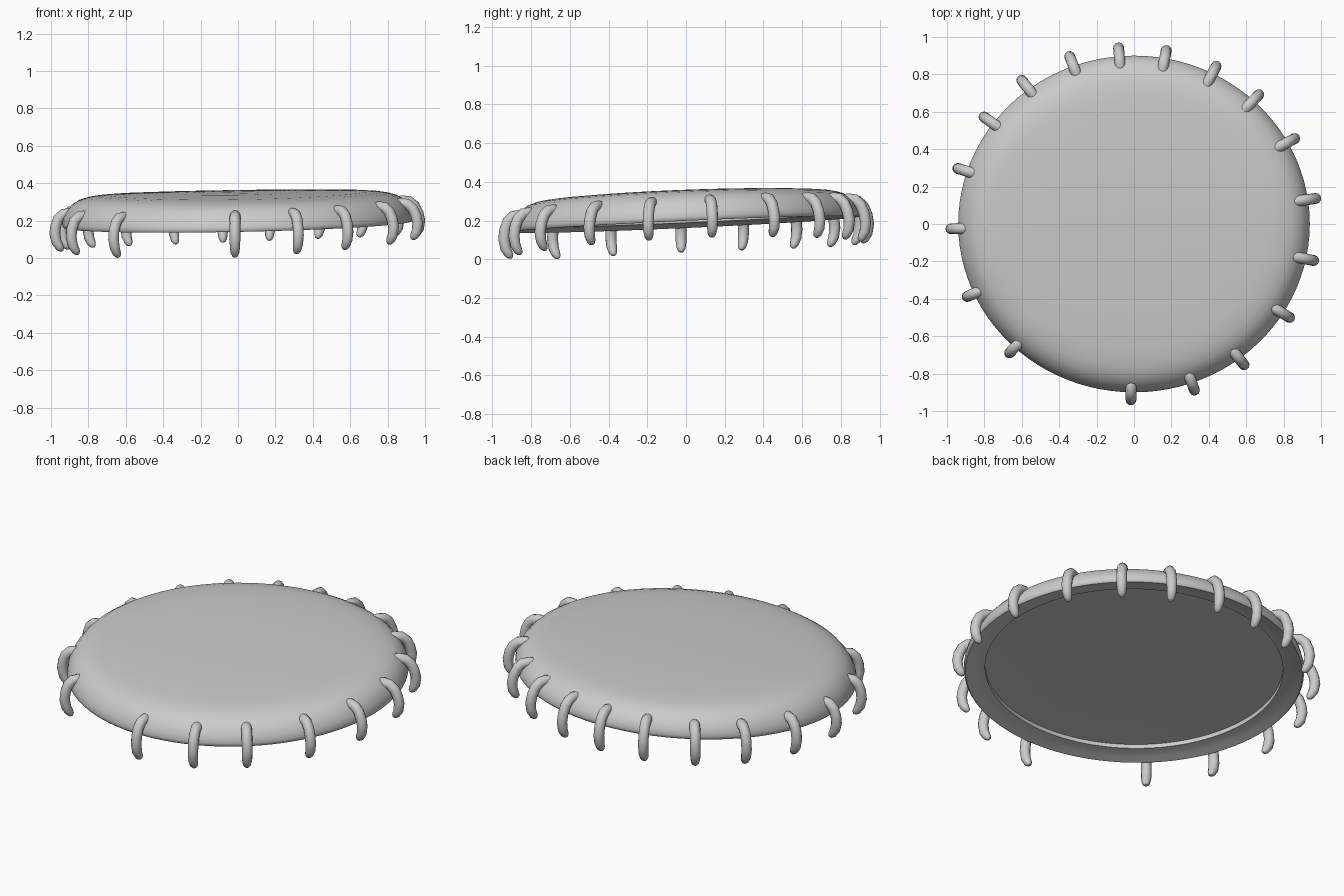
import bpy, bmesh
from math import radians, cos, sin, tau

cube = bpy.data.objects.get("Cube")
if cube:
    bpy.data.objects.remove(cube, do_unlink=True)

grey = bpy.data.materials.new("plain grey")
grey.use_nodes = True
colour = (0.6, 0.6, 0.6, 1)
grey.diffuse_color = colour
grey.node_tree.nodes["Principled BSDF"].inputs["Base Color"].default_value = colour

HALF_X, HALF_Y, THICK = 0.94, 0.9, 0.174


def finish(obj):
    """Give the part its colour and smooth shading."""
    obj.data.materials.clear()
    obj.data.materials.append(grey)
    bpy.ops.object.select_all(action="DESELECT")
    obj.select_set(True)
    bpy.context.view_layer.objects.active = obj
    bpy.ops.object.shade_smooth_by_angle(angle=radians(40))


# Tilted round lid: a lathed profile with a drooping rim and a recess underneath
profile = [(0, THICK), (.2, THICK), (.4, THICK), (.6, .173), (.74, .171), (.81, .167),
           (.86, .16), (.905, .147), (.945, .124), (.975, .09), (.993, .056),
           (1, .025), (.998, .008), (.99, 0), (.975, .004), (.945, .014), (.91, .021),
           (.875, .025), (.875, .05), (0, .05)]
bm = bmesh.new()
verts = [bm.verts.new((r, 0, z)) for r, z in profile]
edges = [bm.edges.new(pair) for pair in zip(verts, verts[1:])]
bmesh.ops.spin(bm, geom=verts + edges, cent=(0, 0, 0), axis=(0, 0, 1),
               angle=tau, steps=96, use_merge=True)
bmesh.ops.remove_doubles(bm, verts=bm.verts, dist=0.0005)
bmesh.ops.recalc_face_normals(bm, faces=bm.faces)
for v in bm.verts:
    v.co.x *= HALF_X
    v.co.y *= HALF_Y
    x, y = v.co.x, v.co.y
    dome = (0.008 * x * x + 0.032 * y * y + 0.005 * x + 0.008 * y) * v.co.z / THICK
    v.co.z += 0.18 + 0.02 * x + 0.045 * y - dome
mesh = bpy.data.meshes.new("lid")
bm.to_mesh(mesh)
bm.free()
lid = bpy.data.objects.new("lid", mesh)
bpy.context.collection.objects.link(lid)
finish(lid)

# Claw-like hooks around the rim: distance from the rim, height share, thickness
hook_path = [(-.09, .82, 1), (-.045, .87, 1), (-.01, .85, 1), (.017, .75, 1),
             (.034, .58, 1), (.041, .4, 1), (.034, .21, .94), (.018, .09, .78),
             (.008, .035, .52), (.004, .01, .15)]
hook_angles = [-91, -70, -52, -31, -11.5, 8, 28, 46, 62.5, 79.5,
               95, 111, 128, 144.5, 162.5, 181.5, 203.5, 226]
for number, angle in enumerate(hook_angles, 1):
    c, s = cos(radians(angle)), sin(radians(angle))
    rim = ((c / HALF_X) ** 2 + (s / HALF_Y) ** 2) ** -0.5
    rim += 0.04 * max(0, s) * max(0, -c)
    top = 0.3 + 0.03 * c + 0.04 * s
    bottom = 0.053 + 0.036 * c + 0.032 * s + 0.02 * c * c - 0.018 * max(0, -s)
    lean = 0.013 * c + 0.008 * s
    curve = bpy.data.curves.new("hook", "CURVE")
    curve.dimensions = "3D"
    curve.bevel_depth = 0.029
    curve.bevel_resolution = 4
    curve.use_fill_caps = True
    spline = curve.splines.new("POLY")
    spline.points.add(len(hook_path) - 1)
    for point, (out, share, thick) in zip(spline.points, hook_path):
        r = rim + out + lean * (0.5 - share)
        point.co = (r * c, r * s, bottom + share * (top - bottom), 1)
        point.radius = thick
    hook = bpy.data.objects.new(f"hook_{number}", curve)
    bpy.context.collection.objects.link(hook)
    bpy.ops.object.select_all(action="DESELECT")
    hook.select_set(True)
    bpy.context.view_layer.objects.active = hook
    bpy.ops.object.convert(target="MESH")
    finish(bpy.context.view_layer.objects.active)
